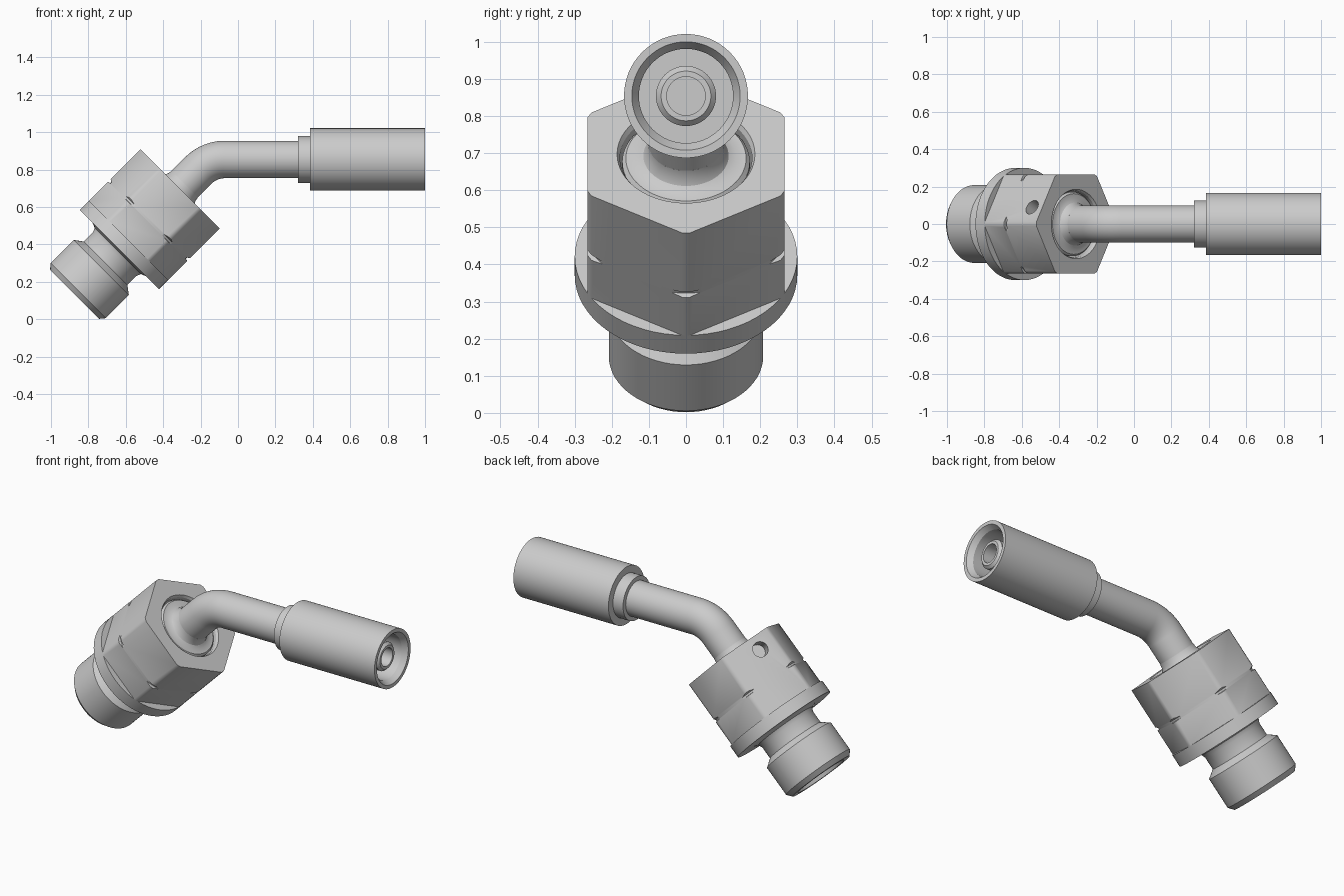
import bpy, bmesh
from math import sin, cos, pi, radians, acos
from mathutils import Matrix, Vector

if "Cube" in bpy.data.objects:
    bpy.data.objects.remove(bpy.data.objects["Cube"])

steel = bpy.data.materials.new("grey steel")
steel.use_nodes = True
steel.diffuse_color = (0.6, 0.6, 0.6, 1)
steel.node_tree.nodes["Principled BSDF"].inputs["Base Color"].default_value = (0.6, 0.6, 0.6, 1)

# Two straight axes meet at the elbow: one along x, one sloping down at 45 degrees
ELBOW = Vector((-0.153, 0, 0.854))
SLOPED = Matrix.Translation(ELBOW) @ Matrix.Rotation(radians(45), 4, 'Y')
LEVEL = Matrix.Translation((0, 0, ELBOW.z)) @ Matrix.Rotation(radians(90), 4, 'Y')


def finish(name, bm, frame):
    bmesh.ops.remove_doubles(bm, verts=bm.verts, dist=1e-5)
    bmesh.ops.recalc_face_normals(bm, faces=bm.faces)
    mesh = bpy.data.meshes.new(name)
    bm.to_mesh(mesh)
    bm.free()
    mesh.materials.append(steel)
    obj = bpy.data.objects.new(name, mesh)
    obj.matrix_world = frame
    bpy.context.collection.objects.link(obj)
    return obj


def skin(bm, rings, wrap):
    """Join rings of points with quads; cap the ends when not wrapped."""
    loops = [[bm.verts.new(p) for p in ring] for ring in rings]
    n = len(loops[0])
    for i in range(len(loops) if wrap else len(loops) - 1):
        a, b = loops[i], loops[(i + 1) % len(loops)]
        for j in range(n):
            k = (j + 1) % n
            bm.faces.new((a[j], a[k], b[k], b[j]))
    if not wrap:
        bm.faces.new(loops[0])
        bm.faces.new(loops[-1])


def lathe(name, profile, frame, sides=64):
    """Turn a closed (radius, height) profile around the local z axis."""
    bm = bmesh.new()
    turns = [2 * pi * i / sides for i in range(sides)]
    skin(bm, [[(r * cos(a), r * sin(a), z) for r, z in profile] for a in turns], True)
    return finish(name, bm, frame)


def smooth(obj):
    bpy.ops.object.select_all(action='DESELECT')
    obj.select_set(True)
    bpy.context.view_layer.objects.active = obj
    bpy.ops.object.shade_smooth_by_angle(angle=radians(30))


def cut(obj, cutter):
    mod = obj.modifiers.new("cut", 'BOOLEAN')
    mod.operation, mod.solver, mod.object = 'DIFFERENCE', 'EXACT', cutter
    bpy.context.view_layer.objects.active = obj
    bpy.ops.object.modifier_apply(modifier=mod.name)
    bpy.data.objects.remove(cutter)


# Threaded end with flange, neck and cone seat
threaded_body = lathe("threaded_body", [
    (0.065, -0.612), (0.3, -0.612), (0.3, -0.682), (0.2, -0.682), (0.175, -0.692),
    (0.165, -0.715), (0.165, -0.785), (0.208, -0.817), (0.208, -0.992),
    (0.185, -1.02), (0.15, -1.02), (0.1, -0.86), (0.065, -0.86)], SLOPED)

# Hexagonal nut with slightly rounded corners
FLAT, CORNER = 0.265, 0.3
half = acos(FLAT / CORNER)
bm = bmesh.new()
outline = []
for side in range(6):
    mid = radians(30 + 60 * side)
    for a in (mid - half, mid + half, mid + radians(30)):
        outline.append((CORNER * cos(a), CORNER * sin(a)))
skin(bm, [[(x, y, z) for x, y in outline] for z in (-0.612, -0.222)], False)
hex_nut = finish("hex_nut", bm, SLOPED)

# Chamfered socket, corner notches and lock hole in the nut
cut(hex_nut, lathe("socket_cutter", [
    (0, -0.42), (0.178, -0.42), (0.178, -0.235), (0.19, -0.215), (0.19, -0.18), (0, -0.18)], SLOPED))
cut(hex_nut, lathe("notch_cutter", [
    (0.286, -0.465), (0.286, -0.455), (0.33, -0.43), (0.33, -0.472)], SLOPED, 96))
bm = bmesh.new()
bmesh.ops.create_cone(bm, cap_ends=True, segments=32, radius1=0.042, radius2=0.042, depth=0.14)
hole_frame = (SLOPED @ Matrix.Translation((-0.254, 0.09, -0.3))
              @ Matrix.Rotation(radians(150), 4, 'Z') @ Matrix.Rotation(radians(90), 4, 'Y'))
cut(hex_nut, finish("hole_cutter", bm, hole_frame))

# Collar sunk in the nut, flaring into the tube
tube_collar = lathe("tube_collar", [
    (0.05, -0.43), (0.172, -0.43), (0.172, -0.25), (0.162, -0.238), (0.135, -0.238),
    (0.115, -0.228), (0.104, -0.21), (0.1, -0.185), (0.05, -0.185)], SLOPED)

# Bent tube
BEND, RADIUS, STEPS = 0.2, 0.1, 14
start = ELBOW.x + BEND * 0.4142
path = [(Vector((0.335, 0, ELBOW.z)), 0)]
for i in range(STEPS + 1):
    a = radians(45) * i / STEPS
    path.append((Vector((start - BEND * sin(a), 0, ELBOW.z - BEND * (1 - cos(a)))), a))
path.append((ELBOW - Vector((1, 0, 1)) * 0.25, radians(45)))
bm = bmesh.new()
rings = []
for centre, a in path:
    across = Vector((-sin(a), 0, cos(a)))
    rings.append([centre + RADIUS * (across * cos(t) + Vector((0, sin(t), 0)))
                  for t in (2 * pi * j / 48 for j in range(48))])
skin(bm, rings, False)
bent_tube = finish("bent_tube", bm, Matrix.Identity(4))

# Crimp sleeve with its collar, open mouth and inner nipple
crimp_sleeve = lathe("crimp_sleeve", [
    (0.09, 0.32), (0.125, 0.32), (0.125, 0.385), (0.167, 0.385), (0.167, 1.0),
    (0.146, 1.0), (0.127, 0.97), (0.127, 0.6), (0.081, 0.6), (0.081, 0.95),
    (0.067, 0.965), (0.052, 0.965), (0.052, 0.32)], LEVEL)

for part in (threaded_body, hex_nut, tube_collar, bent_tube, crimp_sleeve):
    smooth(part)
